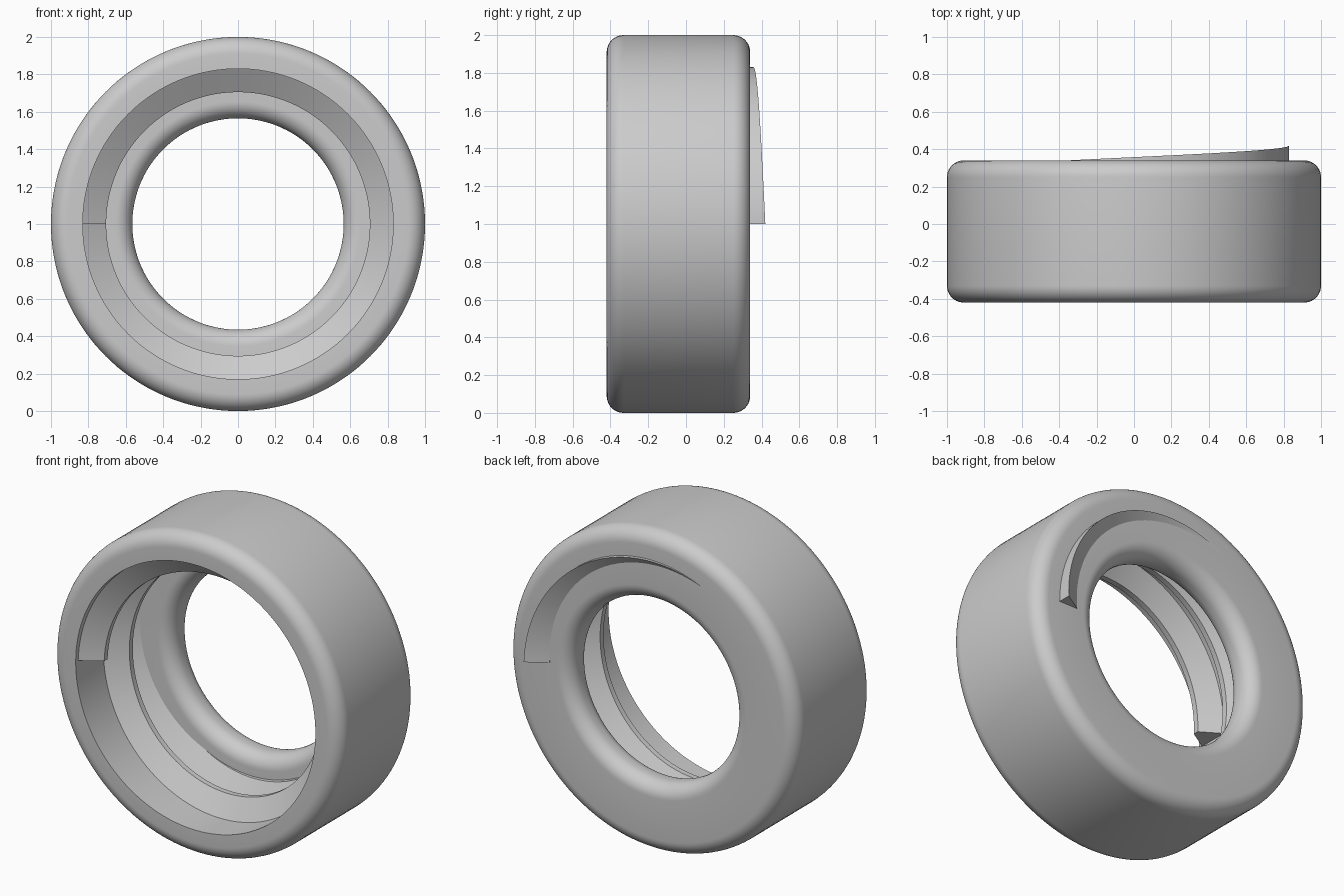
import bpy
import bmesh
from math import cos, sin, pi, radians

cube = bpy.data.objects.get("Cube")
if cube:
    bpy.data.objects.remove(cube, do_unlink=True)

grey = bpy.data.materials.new("plain grey")
grey.use_nodes = True
grey.diffuse_color = (0.6, 0.6, 0.6, 1)
grey.node_tree.nodes["Principled BSDF"].inputs["Base Color"].default_value = (0.6, 0.6, 0.6, 1)

SEGMENTS = 144          # sides per full turn
CENTRE_Z = 1.0
OUTER, BORE, TIP, HOLE = 1.0, 0.83, 0.705, 0.565
FRONT, BACK, LIP = -0.42, 0.34, 0.14
FILLET = 0.09
PITCH = 0.25


def arc(radius, y, start, steps=10):
    """Quarter circle of (radius, y) points, counter-clockwise from start degrees."""
    angles = [radians(start + 90 * i / steps) for i in range(steps + 1)]
    return [(radius + FILLET * cos(a), y + FILLET * sin(a)) for a in angles]


def sweep(name, section, turns, pitch=0.0):
    """Turn a closed (radius, y) section about the y axis, advancing to the front."""
    closed = pitch == 0
    steps = round(SEGMENTS * turns)
    bm = bmesh.new()
    rings = []
    for i in range(steps if closed else steps + 1):
        turn = i / SEGMENTS
        a = 2 * pi * turn
        rings.append([bm.verts.new((r * cos(a), y - pitch * turn, CENTRE_Z + r * sin(a)))
                      for r, y in section])
    n = len(section)
    for i in range(steps):
        a, b = rings[i], rings[(i + 1) % len(rings)]
        for j in range(n):
            k = (j + 1) % n
            bm.faces.new((a[j], a[k], b[k], b[j]))
    if not closed:
        bm.faces.new(rings[0])
        bm.faces.new(rings[-1])
    bmesh.ops.recalc_face_normals(bm, faces=bm.faces)
    mesh = bpy.data.meshes.new(name)
    bm.to_mesh(mesh)
    bm.free()
    mesh.materials.append(grey)
    obj = bpy.data.objects.new(name, mesh)
    bpy.context.collection.objects.link(obj)
    bpy.ops.object.select_all(action="DESELECT")
    obj.select_set(True)
    bpy.context.view_layer.objects.active = obj
    bpy.ops.object.shade_smooth_by_angle(angle=radians(30))
    return obj


# Ring body: rounded outer rim, plain bore, rounded lip at the back
body = [(BORE, FRONT)]
body += arc(OUTER - FILLET, FRONT + FILLET, -90)
body += arc(OUTER - FILLET, BACK - FILLET, 0)
body += arc(HOLE + FILLET, BACK - FILLET, 90)
body += arc(HOLE + FILLET, LIP + FILLET, 180)
body += [(BORE, LIP)]
sweep("ring_body", body, 1)

# Internal thread: narrow flat crest, two and a half turns, runs out through the back
crest_y, half_root, half_crest = 0.325, 0.095, 0.017
thread = [(BORE, crest_y + half_root), (TIP, crest_y + half_crest),
          (TIP, crest_y - half_crest), (BORE, crest_y - half_root)]
sweep("internal_thread", thread, 2.5, PITCH)
